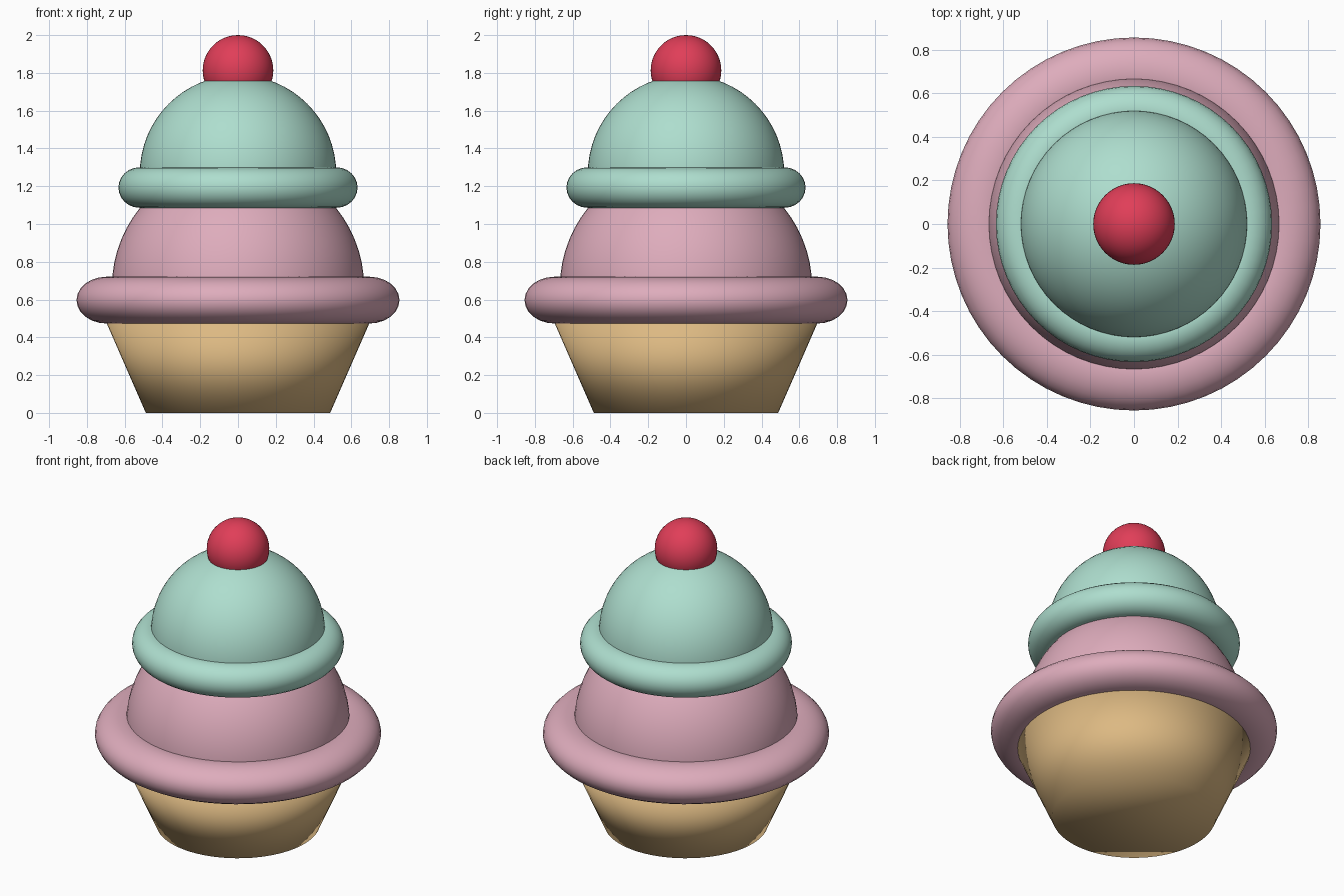
import bpy, bmesh, math

if "Cube" in bpy.data.objects:
    bpy.data.objects.remove(bpy.data.objects["Cube"])


def material(name, rgb):
    m = bpy.data.materials.new(name)
    m.diffuse_color = (*rgb, 1)
    m.use_nodes = True
    m.node_tree.nodes["Principled BSDF"].inputs["Base Color"].default_value = m.diffuse_color
    return m


pink = material("strawberry pink", (0.73, 0.413, 0.503))
mint = material("mint green", (0.423, 0.73, 0.62))
tan = material("wafer tan", (0.72, 0.485, 0.225))
red = material("cherry red", (0.75, 0.048, 0.098))


def finish(name, mat):
    ob = bpy.context.object
    ob.name = name
    ob.data.materials.append(mat)
    bpy.ops.object.shade_smooth()
    return ob


def dome(name, z, r, mat):
    """Upper half of a ball, with its flat underside hidden in the rim."""
    bpy.ops.mesh.primitive_uv_sphere_add(segments=64, ring_count=32, radius=r, location=(0, 0, z))
    ob = finish(name, mat)
    bm = bmesh.new()
    bm.from_mesh(ob.data)
    bmesh.ops.bisect_plane(bm, geom=bm.verts[:] + bm.edges[:] + bm.faces[:],
                           plane_co=(0, 0, -0.001), plane_no=(0, 0, 1), clear_inner=True)
    bmesh.ops.holes_fill(bm, edges=[e for e in bm.edges if e.is_boundary], sides=0)
    bm.to_mesh(ob.data)
    bm.free()


def rim(name, z, major, minor, height, mat):
    """Ring around the foot of a scoop, slightly flattened."""
    bpy.ops.mesh.primitive_torus_add(major_segments=64, minor_segments=24,
                                     major_radius=major, minor_radius=minor, location=(0, 0, z))
    ob = finish(name, mat)
    ob.scale.z = height / minor


# Wafer cup
bpy.ops.mesh.primitive_cone_add(vertices=64, radius1=0.488, radius2=0.698, depth=0.48,
                                location=(0, 0, 0.24))
finish("wafer_cup", tan)

# Scoops with rims
dome("lower_scoop", 0.665, 0.668, pink)
rim("lower_rim", 0.597, 0.695, 0.16, 0.124, pink)
dome("upper_scoop", 1.268, 0.52, mint)
rim("upper_rim", 1.193, 0.522, 0.111, 0.107, mint)

# Cherry
bpy.ops.mesh.primitive_uv_sphere_add(segments=48, ring_count=24, radius=0.187, location=(0, 0, 1.813))
finish("cherry", red)
